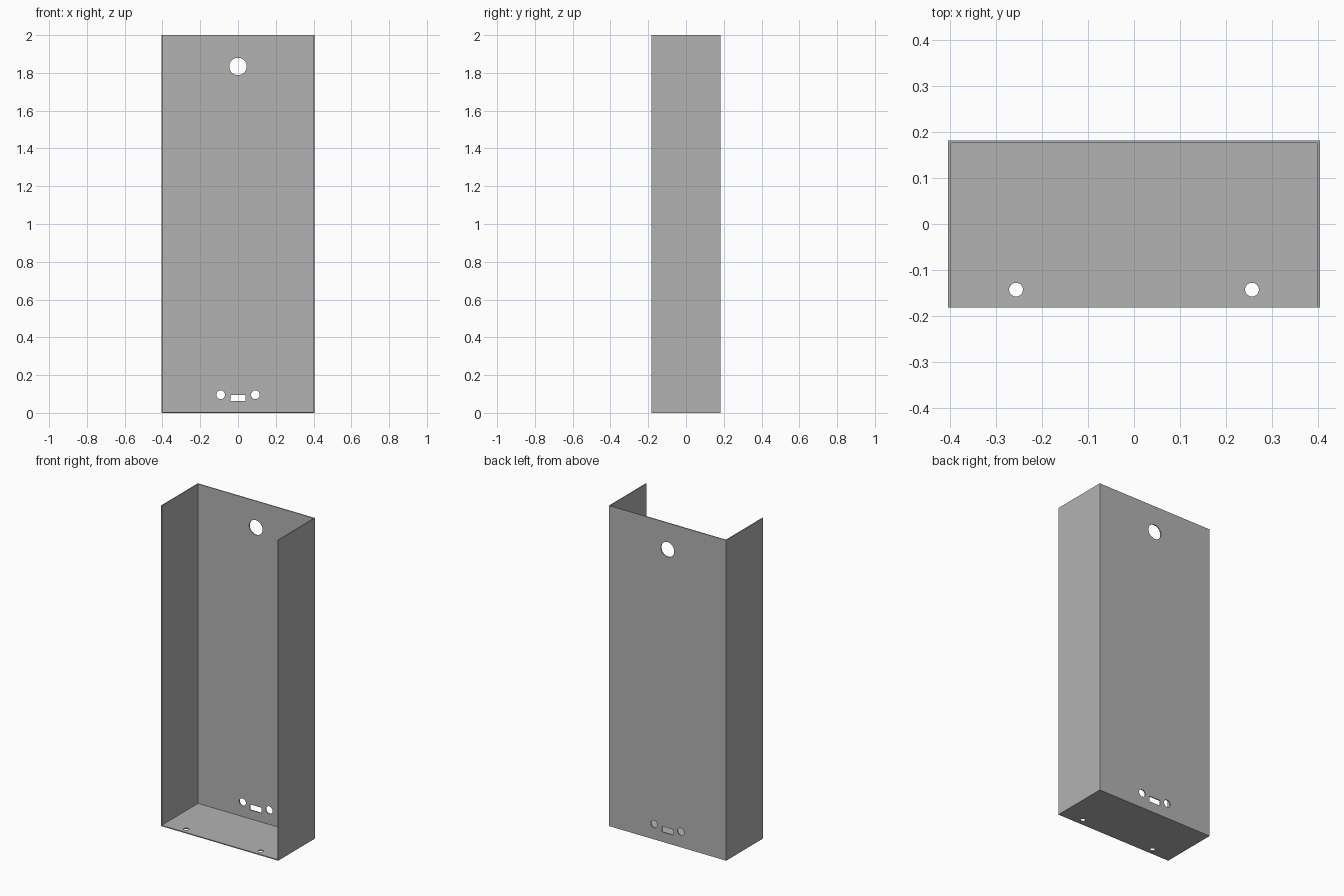
import bpy, bmesh, math
from mathutils import Vector

if "Cube" in bpy.data.objects:
    bpy.data.objects.remove(bpy.data.objects["Cube"])

WIDTH, DEPTH, HEIGHT, SHEET = 0.81, 0.364, 2.0, 0.006

# Single sheet metal colour
metal = bpy.data.materials.new("grey_metal")
metal.use_nodes = True
colour = (0.45, 0.45, 0.45, 1)
metal.diffuse_color = colour
metal.node_tree.nodes["Principled BSDF"].inputs["Base Color"].default_value = colour

# Folded tray: a box without its front and top, thickened inward
bm = bmesh.new()
bmesh.ops.create_cube(bm, size=1)
for v in bm.verts:
    v.co = Vector((v.co.x * WIDTH, v.co.y * DEPTH, (v.co.z + 0.5) * HEIGHT))
bm.normal_update()
open_faces = [f for f in bm.faces if f.normal.y < -0.5 or f.normal.z > 0.5]
bmesh.ops.delete(bm, geom=open_faces, context='FACES')
mesh = bpy.data.meshes.new("folded_housing")
bm.to_mesh(mesh)
bm.free()
housing = bpy.data.objects.new("folded_housing", mesh)
bpy.context.collection.objects.link(housing)
mesh.materials.append(metal)
solid = housing.modifiers.new("sheet_thickness", 'SOLIDIFY')
solid.thickness = SHEET
solid.offset = -1
solid.use_even_offset = True

cutters = []


def cut(cutter, name):
    cutter.name = name
    cutter.hide_render = True
    cutter.data.materials.append(metal)
    cutters.append(cutter)
    mod = housing.modifiers.new(name, 'BOOLEAN')
    mod.operation = 'DIFFERENCE'
    mod.solver = 'EXACT'
    mod.object = cutter


def round_hole(name, radius, location, through_back=True):
    tilt = math.pi / 2 if through_back else 0
    bpy.ops.mesh.primitive_cylinder_add(vertices=40, radius=radius, depth=0.06,
                                        location=location, rotation=(tilt, 0, 0))
    cut(bpy.context.object, name)


# Back panel: large upper hole and a slot between two small holes
back = DEPTH / 2
round_hole("upper_hole_cutter", 0.046, (0, back, 1.834))
bpy.ops.mesh.primitive_cube_add(size=1, location=(0, back, 0.079))
bpy.context.object.scale = (0.08, 0.06, 0.034)
cut(bpy.context.object, "slot_cutter")

# Mirrored pairs in the back panel and the floor
for side, x in (("left", 1), ("right", -1)):
    round_hole(side + "_back_hole_cutter", 0.023, (x * 0.092, back, 0.096))
    round_hole(side + "_floor_hole_cutter", 0.015, (x * 0.257, -0.143, 0), False)

# Bake the cuts and discard the cutters
bpy.context.view_layer.update()
graph = bpy.context.evaluated_depsgraph_get()
baked = bpy.data.meshes.new_from_object(housing.evaluated_get(graph))
housing.modifiers.clear()
housing.data = baked
for cutter in cutters:
    bpy.data.objects.remove(cutter)

# Smooth hole rims, crisp folds
bpy.ops.object.select_all(action='DESELECT')
housing.select_set(True)
bpy.context.view_layer.objects.active = housing
bpy.ops.object.shade_smooth_by_angle(angle=math.radians(30))
